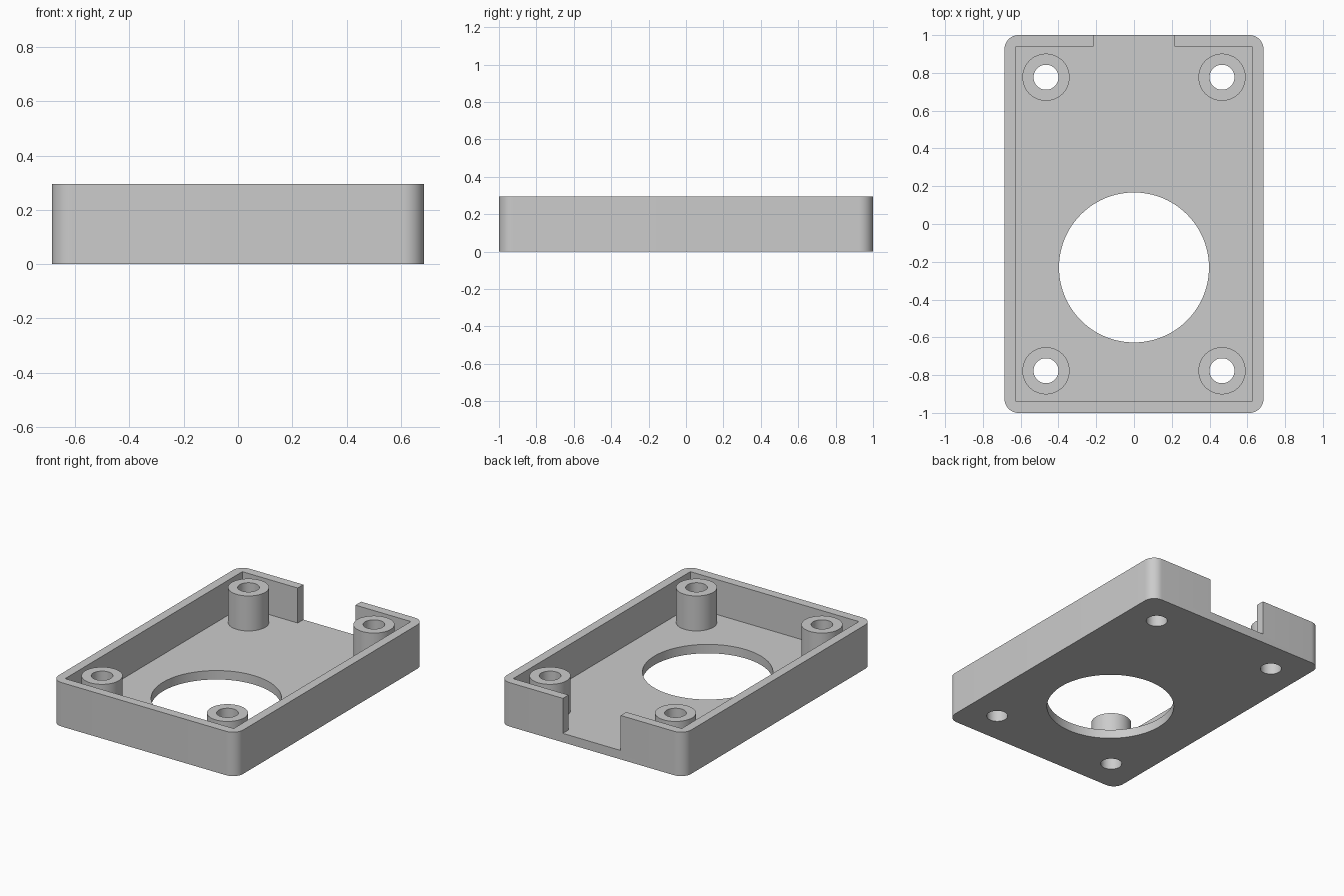
import bpy
import bmesh
from math import cos, sin, pi, radians

if "Cube" in bpy.data.objects:
    bpy.data.objects.remove(bpy.data.objects["Cube"], do_unlink=True)

HALF_X, HALF_Y, HEIGHT = 0.686, 1.0, 0.295
WALL, FLOOR, CORNER = 0.06, 0.06, 0.075
NOTCH = 0.2145
POST_X, POST_Y, POST_R, SCREW_R = 0.466, 0.777, 0.125, 0.066

grey = bpy.data.materials.new("light grey plastic")
grey.use_nodes = True
colour = (0.6, 0.6, 0.6, 1)
grey.diffuse_color = colour
grey.node_tree.nodes["Principled BSDF"].inputs["Base Color"].default_value = colour


def arc(cx, cy, r, start, end, steps):
    angles = [start + (end - start) * i / steps for i in range(steps + 1)]
    return [(cx + r * cos(a), cy + r * sin(a)) for a in angles]


def circle(cx, cy, r, steps=64):
    return arc(cx, cy, r, 0, 2 * pi, steps)[:-1]


def prism(name, outline, z0, z1):
    """Extrude a closed outline between two heights."""
    bm = bmesh.new()
    face = bm.faces.new([bm.verts.new((x, y, z0)) for x, y in outline])
    top = bmesh.ops.extrude_face_region(bm, geom=[face])["geom"]
    verts = [g for g in top if isinstance(g, bmesh.types.BMVert)]
    bmesh.ops.translate(bm, verts=verts, vec=(0, 0, z1 - z0))
    bmesh.ops.recalc_face_normals(bm, faces=bm.faces)
    mesh = bpy.data.meshes.new(name)
    bm.to_mesh(mesh)
    bm.free()
    mesh.materials.append(grey)
    obj = bpy.data.objects.new(name, mesh)
    bpy.context.collection.objects.link(obj)
    return obj


def activate(obj):
    bpy.ops.object.select_all(action="DESELECT")
    obj.select_set(True)
    bpy.context.view_layer.objects.active = obj


def cut(obj, outline, z0, z1):
    """Subtract a prism from an object."""
    cutter = prism("cutter", outline, z0, z1)
    cutter.hide_render = True
    activate(obj)
    mod = obj.modifiers.new("cut", "BOOLEAN")
    mod.operation, mod.solver, mod.object = "DIFFERENCE", "EXACT", cutter
    bpy.ops.object.modifier_apply(modifier=mod.name)
    bpy.data.objects.remove(cutter, do_unlink=True)


def smooth(obj):
    activate(obj)
    bpy.ops.object.shade_smooth_by_angle(angle=radians(30))


# Tray body with rounded vertical corners
outline = []
for i, (sx, sy) in enumerate([(1, 1), (-1, 1), (-1, -1), (1, -1)]):
    outline += arc(sx * (HALF_X - CORNER), sy * (HALF_Y - CORNER), CORNER,
                   i * pi / 2, (i + 1) * pi / 2, 12)
tray = prism("tray", outline, 0, HEIGHT)

# Square-cornered cavity that runs out through the notch in the back wall
ix, iy, out = HALF_X - WALL, HALF_Y - WALL, HALF_Y + 0.1
cut(tray, [(-ix, -iy), (ix, -iy), (ix, iy), (NOTCH, iy), (NOTCH, out),
           (-NOTCH, out), (-NOTCH, iy), (-ix, iy)], FLOOR, HEIGHT + 0.1)

# Large round opening in the floor
cut(tray, circle(0, -0.23, 0.397, 96), -0.1, FLOOR + 0.1)

# Hollow screw posts with holes through the floor
for side, sx in (("left", 1), ("right", -1)):
    for end, sy in (("front", -1), ("back", 1)):
        x, y = sx * POST_X, sy * POST_Y
        bore = circle(x, y, SCREW_R, 48)
        cut(tray, bore, -0.1, FLOOR + 0.1)
        post = prism(f"{end}_{side}_screw_post", circle(x, y, POST_R, 48), FLOOR, HEIGHT)
        cut(post, bore, 0, HEIGHT + 0.1)
        smooth(post)
smooth(tray)
